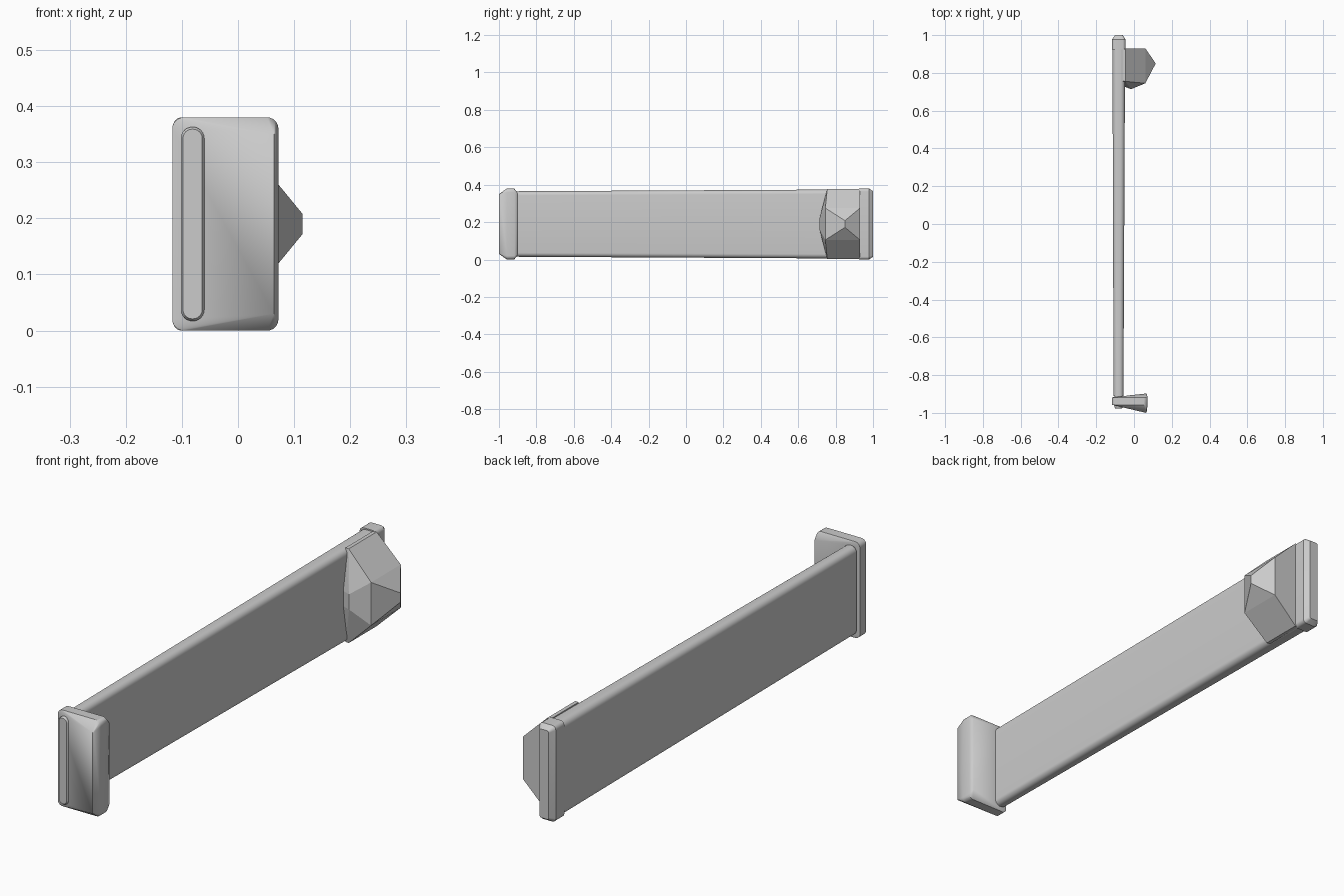
import bpy, bmesh, math

old = bpy.data.objects.get("Cube")
if old:
    bpy.data.objects.remove(old, do_unlink=True)

grey = bpy.data.materials.new("plain_grey")
grey.use_nodes = True
colour = (0.6, 0.6, 0.6, 1)
grey.diffuse_color = colour
grey.node_tree.nodes["Principled BSDF"].inputs["Base Color"].default_value = colour

MID = 0.19  # height of the mirror plane


def finish(bm, name, smooth=True):
    bmesh.ops.recalc_face_normals(bm, faces=bm.faces)
    mesh = bpy.data.meshes.new(name)
    bm.to_mesh(mesh)
    bm.free()
    mesh.materials.append(grey)
    obj = bpy.data.objects.new(name, mesh)
    bpy.context.collection.objects.link(obj)
    if smooth:
        bpy.ops.object.select_all(action='DESELECT')
        obj.select_set(True)
        bpy.context.view_layer.objects.active = obj
        bpy.ops.object.shade_smooth_by_angle(angle=math.radians(30))
    return obj


def section(y, x0, x1, half, r, steps=6):
    """Rounded rectangle across the length of the bar."""
    corners = [(x1 - r, half - r), (x0 + r, half - r),
               (x0 + r, r - half), (x1 - r, r - half)]
    pts = []
    for i, (cx, cz) in enumerate(corners):
        for k in range(steps + 1):
            a = math.pi / 2 * (i + k / steps)
            pts.append((cx + r * math.cos(a), y, MID + cz + r * math.sin(a)))
    return pts


def loft(name, rings):
    bm = bmesh.new()
    loops = [[bm.verts.new(p) for p in section(*ring)] for ring in rings]
    for a, b in zip(loops, loops[1:]):
        for i in range(len(a)):
            j = (i + 1) % len(a)
            bm.faces.new((a[i], a[j], b[j], b[i]))
    bm.faces.new(loops[0])
    bm.faces.new(loops[-1])
    return finish(bm, name)


def hull(name, points, smooth):
    bm = bmesh.new()
    for p in points:
        bm.verts.new(p)
    res = bmesh.ops.convex_hull(bm, input=bm.verts)
    inner = [v for v in bm.verts if not v.link_faces]
    bmesh.ops.delete(bm, geom=inner, context='VERTS')
    bmesh.ops.dissolve_limit(bm, angle_limit=math.radians(1),
                             verts=bm.verts, edges=bm.edges)
    return finish(bm, name, smooth)


def mirrored(points):
    """Points given as x, y and distance above and below the middle."""
    return [(x, y, MID + s * h) for x, y, h in points for s in (1, -1)]


# Long tapering bar
loft("long_bar", [(-0.91, -0.108, -0.056, 0.175, 0.022),
                  (0.94, -0.114, -0.047, 0.185, 0.024)])

# Rounded tongue showing through the front plate
loft("front_tongue", [(-0.978, -0.098, -0.064, 0.169, 0.016),
                      (-0.972, -0.102, -0.06, 0.173, 0.0205),
                      (-0.9, -0.102, -0.06, 0.173, 0.0205)])

# Chamfered cap on the back end
loft("end_cap", [(0.925, -0.116, -0.045, 0.19, 0.016),
                 (0.978, -0.116, -0.045, 0.19, 0.016),
                 (1.0, -0.1, -0.06, 0.175, 0.008)])

# Front plate flaring toward its outer edge
plate = section(-0.957, -0.117, 0.072, 0.19, 0.02)
plate += section(-0.918, -0.117, 0.072, 0.19, 0.02)
plate += mirrored([(0.064, -1.0, 0.16), (0.067, -0.996, 0.16),
                   (0.067, -0.897, 0.16)])
hull("front_plate", plate, True)

# Faceted knob on the side near the back
knob = mirrored([(-0.06, 0.757, 0.186), (-0.045, 0.755, 0.186),
                 (-0.06, 0.93, 0.186), (-0.045, 0.93, 0.186),
                 (-0.06, 0.73, 0.03), (-0.015, 0.714, 0.03),
                 (0.06, 0.745, 0.085), (0.06, 0.93, 0.085),
                 (0.115, 0.85, 0.018)])
hull("side_knob", knob, False)
